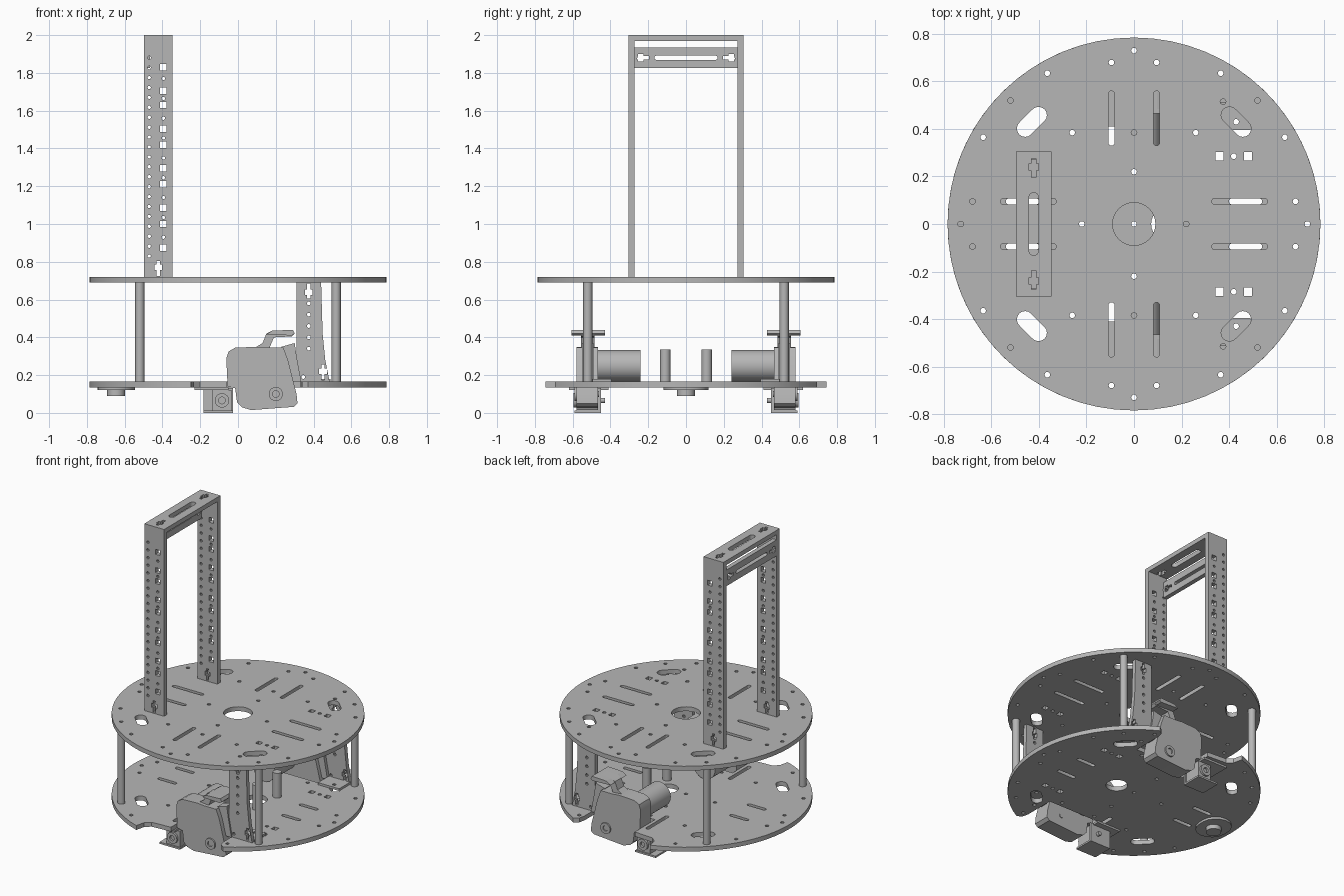
import bpy, bmesh
from math import sin, cos, pi, acos
from mathutils import Matrix

default_cube = bpy.data.objects.get("Cube")
if default_cube:
    bpy.data.objects.remove(default_cube, do_unlink=True)

grey = bpy.data.materials.new("light_grey_metal")
grey.use_nodes = True
shade = (0.47, 0.47, 0.47, 1)
grey.diffuse_color = shade
grey.node_tree.nodes["Principled BSDF"].inputs["Base Color"].default_value = shade

# Axis order that carries a flat profile and its depth into the model
FRAMES = {
    "Z": Matrix.Identity(4),
    "Y": Matrix(((1, 0, 0, 0), (0, 0, 1, 0), (0, 1, 0, 0), (0, 0, 0, 1))),
    "X": Matrix(((0, 0, 1, 0), (1, 0, 0, 0), (0, 1, 0, 0), (0, 0, 0, 1))),
}
parts = []


def arc(u, v, radius, start=0, end=2 * pi, steps=16):
    return [(u + radius * cos(start + (end - start) * i / steps),
             v + radius * sin(start + (end - start) * i / steps))
            for i in range(steps + 1)]


def circle(u, v, radius, steps=16):
    return arc(u, v, radius, steps=steps)[:-1]


def rect(u, v, wide, high):
    a, b = wide / 2, high / 2
    return [(u - a, v - b), (u + a, v - b), (u + a, v + b), (u - a, v + b)]


def slot(u, v, length, width, angle=0):
    r, reach = width / 2, (length - width) / 2
    ring = (arc(reach, 0, r, -pi / 2, pi / 2, 8) + arc(-reach, 0, r, pi / 2, 3 * pi / 2, 8))
    c, s = cos(angle), sin(angle)
    return [(u + c * a - s * b, v + s * a + c * b) for a, b in ring]


def keyhole(u, v, angle=0):
    # Long narrow slot crossed by a short wide one
    n, w, l = 0.009, 0.02, 0.04
    ring = [(-l, -n), (-n, -n), (-n, -w), (w, -w), (w, -n), (l, -n),
            (l, n), (w, n), (w, w), (-n, w), (-n, n), (-l, n)]
    c, s = cos(angle), sin(angle)
    return [(u + c * a - s * b, v + s * a + c * b) for a, b in ring]


def prism(name, axis, low, high, outline, holes=()):
    """Extrude a flat outline with holes from low to high along an axis."""
    low, high = min(low, high), max(low, high)
    curve = bpy.data.curves.new(name, "CURVE")
    curve.dimensions = "2D"
    curve.fill_mode = "BOTH"
    curve.extrude = (high - low) / 2
    for ring in [outline, *holes]:
        spline = curve.splines.new("POLY")
        spline.points.add(len(ring) - 1)
        for point, (u, v) in zip(spline.points, ring):
            point.co = (u, v, 0, 1)
        spline.use_cyclic_u = True
    helper = bpy.data.objects.new(name + "_profile", curve)
    bpy.context.collection.objects.link(helper)
    graph = bpy.context.evaluated_depsgraph_get()
    mesh = bpy.data.meshes.new_from_object(helper.evaluated_get(graph))
    bpy.data.objects.remove(helper, do_unlink=True)
    mesh.transform(FRAMES[axis] @ Matrix.Translation((0, 0, (low + high) / 2)))
    bm = bmesh.new()
    bm.from_mesh(mesh)
    bmesh.ops.remove_doubles(bm, verts=bm.verts, dist=0.00005)
    bmesh.ops.recalc_face_normals(bm, faces=bm.faces)
    bm.to_mesh(mesh)
    bm.free()
    mesh.materials.clear()
    mesh.materials.append(grey)
    obj = bpy.data.objects.new(name, mesh)
    bpy.context.collection.objects.link(obj)
    parts.append(obj)


# Hole pattern shared by both decks
R = 0.785
SIGNS = (1, -1)


def deck_holes(lower):
    spots, rings = [], []
    for s in SIGNS:
        spots += [(0, s * 0.73), (s * 0.73, 0), (0, s * 0.385), (0, s * 0.22), (s * 0.22, 0)]
        spots += [(0.42, s * 0.285), (0.375, s * 0.515)]
        rings += [rect(x, s * 0.285, 0.035, 0.035) for x in (0.36, 0.48)]
        for t in SIGNS:
            spots += [(s * a, t * b) for a, b in
                      ((0.095, 0.68), (0.68, 0.095), (0.365, 0.635), (0.52, 0.52),
                       (0.635, 0.365), (0.26, 0.385))]
            rings.append(slot(s * 0.43, t * 0.43, 0.15, 0.07, -s * t * pi / 4))
            if lower:
                rings.append(slot(s * 0.47, t * 0.095, 0.14, 0.026))
            else:
                rings.append(slot(s * 0.445, t * 0.095, 0.235, 0.026))
            if not lower or s < 0:
                rings.append(slot(s * 0.095, t * 0.445, 0.23, 0.026, pi / 2))
    if lower:
        spots = [(x, y) for x, y in spots
                 if not (-0.3 < x < 0.34 and abs(y) > 0.4) and (x, y) != (0.22, 0)]
        rings += [circle(0.14, 0, 0.068, 24), circle(0, 0, 0.012, 8)]
    else:
        rings.append(circle(0, 0, 0.09, 32))
    return rings + [circle(x, y, 0.012, 10) for x, y in spots]


# Decks: full upper disc, lower disc notched for the drive units
prism("upper_deck", "Z", 0.69, 0.72, circle(0, 0, R, 64), deck_holes(False))
right_end, left_end = acos(0.37 / R), acos(-0.25 / R)
notch = [(0.34, 0.67), (0.33, 0.63), (0.33, 0.42), (-0.06, 0.42),
         (-0.06, 0.64), (-0.2, 0.65), (-0.235, 0.68)]
outline = (arc(0, 0, R, -right_end, right_end, 24) + notch
           + arc(0, 0, R, left_end, 2 * pi - left_end, 28)
           + [(x, -y) for x, y in reversed(notch)])
prism("lower_deck", "Z", 0.135, 0.165, outline, deck_holes(True))

# Standoffs between decks and short posts
for s in SIGNS:
    end = "back" if s > 0 else "front"
    for t in SIGNS:
        side = "left" if t > 0 else "right"
        prism(f"{end}_{side}_standoff", "Z", 0.165, 0.69, circle(t * 0.52, s * 0.52, 0.024))
    prism(end + "_short_post", "Z", 0.165, 0.335, circle(0.22, s * 0.11, 0.028))

# Rear support caster
prism("caster_flange", "Z", 0.12, 0.135, slot(-0.645, 0, 0.24, 0.2, pi / 2))
prism("caster_housing", "Z", 0.09, 0.12, circle(-0.645, 0, 0.048, 24))

# Tower: two perforated legs, top bar and cross plate
squares = [z - drop for z in (1.83, 1.63, 1.42, 1.21, 1.0) for drop in (0, 0.125)]
leg_holes = [circle(-0.47, 0.83 + 0.0525 * i, 0.009, 10) for i in range(21)]
leg_holes += [rect(-0.395, z, 0.034, 0.034) for z in squares]
leg_holes += [circle(-0.395, 1.77 - 0.105 * i, 0.009, 10) for i in range(9)]
leg_holes += [keyhole(-0.422, 0.765, pi / 2)]
for s in SIGNS:
    prism(("back" if s > 0 else "front") + "_tower_leg", "Y", s * 0.272, s * 0.305,
          rect(-0.422, 1.345, 0.15, 1.25), leg_holes)
prism("tower_top_bar", "Z", 1.97, 2.0, rect(-0.422, 0, 0.15, 0.61),
      [slot(-0.422, 0, 0.265, 0.04, pi / 2)]
      + [keyhole(-0.422, s * 0.235, s * pi / 2) for s in SIGNS])
prism("tower_cross_plate", "X", -0.497, -0.467, rect(0, 1.88, 0.545, 0.11),
      [slot(0, 1.88, 0.335, 0.022)]
      + [keyhole(s * 0.235, 1.88, 0 if s > 0 else pi) for s in SIGNS])

# Drive units on both sides
gearbox = [(-0.055, 0.14), (-0.062, 0.29), (-0.05, 0.325), (-0.015, 0.345), (0.1, 0.35),
           (0.15, 0.345), (0.24, 0.345), (0.265, 0.28), (0.285, 0.2), (0.31, 0.1),
           (0.315, 0.05), (0.295, 0.032), (0.07, 0.015), (0.02, 0.03), (-0.005, 0.055),
           (-0.015, 0.13)]
arm = [(0.09, 0.345), (0.13, 0.37), (0.15, 0.42), (0.18, 0.435), (0.29, 0.44),
       (0.3, 0.42), (0.285, 0.405), (0.19, 0.4), (0.165, 0.34)]
bar = [(0.15, 0.415), (0.18, 0.435), (0.29, 0.44), (0.3, 0.42), (0.285, 0.41)]
clip = [(0.23, 0.35), (0.3, 0.37), (0.31, 0.3), (0.335, 0.165), (0.29, 0.165), (0.27, 0.26)]
strut = [(0.31, 0.165), (0.485, 0.165), (0.462, 0.28), (0.448, 0.42), (0.44, 0.69), (0.31, 0.69)]
strut_holes = [circle(0.375, 0.34 + 0.06 * i, 0.01, 10) for i in range(5)]
strut_holes += [keyhole(0.375, 0.645, -pi / 2), keyhole(0.45, 0.215, pi / 2),
                circle(0.345, 0.19, 0.01, 10)]
for s in SIGNS:
    end = "back_" if s > 0 else "front_"

    def side(name, near, far, outline, holes=()):
        prism(end + name, "Y", s * near, s * far, outline, holes)

    side("gearbox", 0.465, 0.58, gearbox)
    side("gearbox_hub", 0.58, 0.59, circle(0.2, 0.1, 0.037, 24), [circle(0.2, 0.1, 0.018)])
    side("gearbox_axle", 0.46, 0.585, circle(0.2, 0.1, 0.015))
    side("motor", 0.24, 0.47, circle(0.03, 0.25, 0.083, 32))
    side("latch_arm", 0.485, 0.555, arm)
    side("latch_bar", 0.43, 0.605, bar)
    side("latch_clip", 0.49, 0.55, clip)
    side("strut", 0.512, 0.54, strut, strut_holes)
    prism(end + "strut_foot", "Z", 0.165, 0.18, rect(0.41, s * 0.46, 0.16, 0.13),
          [circle(0.43, s * 0.43, 0.012, 10)])

    # Encoder under the deck tongue
    prism(end + "encoder_flange", "Z", 0.122, 0.135, rect(-0.14, s * 0.515, 0.18, 0.21))
    prism(end + "encoder_base", "Z", 0, 0.012, rect(-0.105, s * 0.52, 0.155, 0.14))
    side("encoder_plate", 0.45, 0.465, rect(-0.105, 0.066, 0.155, 0.13))
    side("encoder_block", 0.465, 0.58, rect(-0.085, 0.066, 0.1, 0.11))
    side("encoder_ring", 0.58, 0.595, circle(-0.085, 0.066, 0.038, 24),
         [circle(-0.085, 0.066, 0.018)])
    side("encoder_shaft", 0.43, 0.585, circle(-0.085, 0.066, 0.014))

# Smooth the round walls, keep plate edges crisp
for obj in parts:
    obj.select_set(True)
bpy.context.view_layer.objects.active = parts[0]
bpy.ops.object.shade_smooth_by_angle(angle=0.5)
